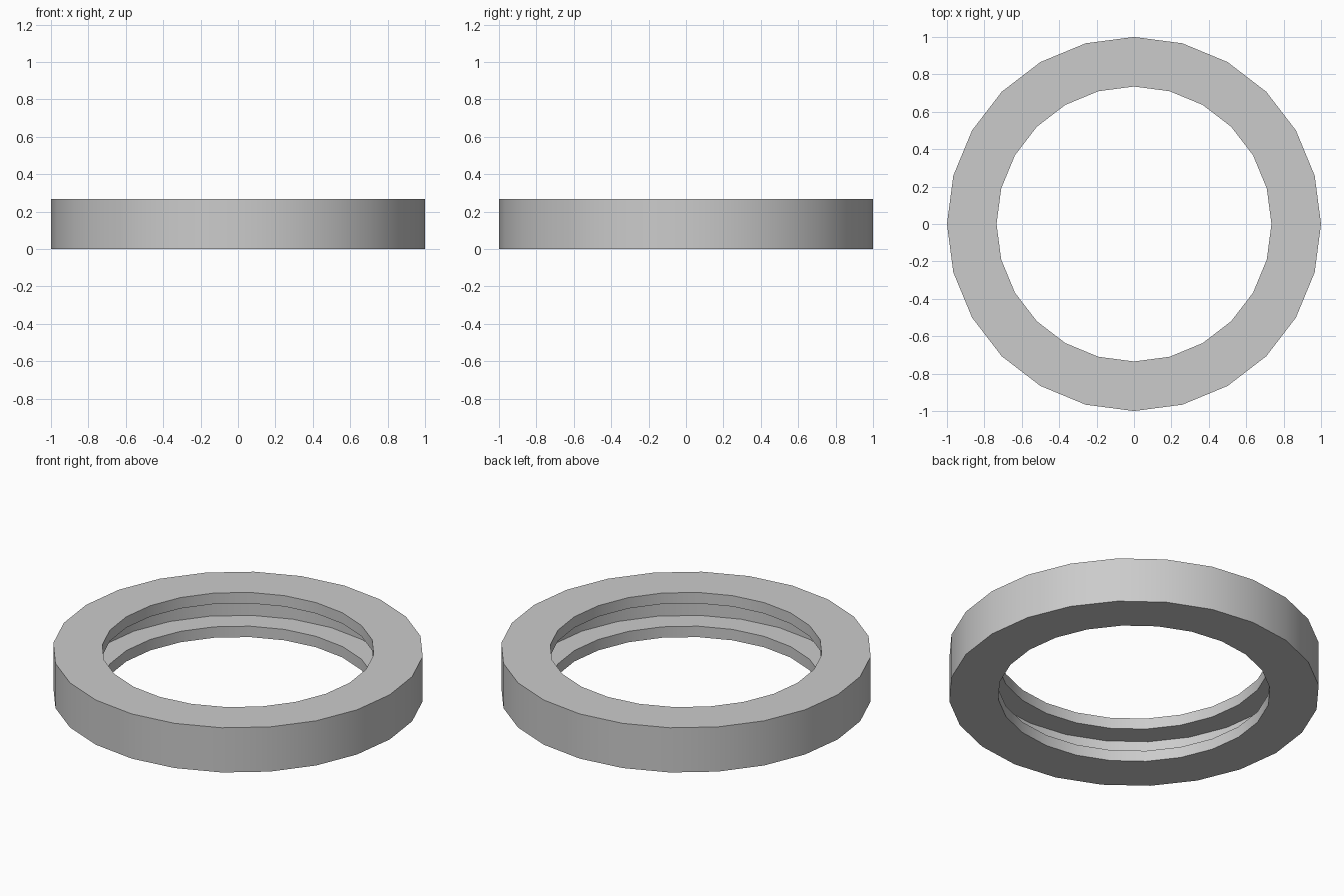
import bpy
import bmesh
from math import pi, radians
from mathutils import Matrix, Vector

cube = bpy.data.objects.get("Cube")
if cube:
    bpy.data.objects.remove(cube, do_unlink=True)

SIDES = 24
OUTER, INNER, GROOVE = 1.0, 0.735, 0.873
HEIGHT, LIP = 0.266, 0.065

# Plain grey
grey = bpy.data.materials.new("grey")
grey.use_nodes = True
grey.diffuse_color = (0.6, 0.6, 0.6, 1)
grey.node_tree.nodes["Principled BSDF"].inputs["Base Color"].default_value = grey.diffuse_color

# Cross-section of the ring: a channel open towards the centre
profile = [
    (OUTER, 0), (OUTER, HEIGHT), (INNER, HEIGHT), (INNER, HEIGHT - LIP),
    (GROOVE, HEIGHT - LIP), (GROOVE, LIP), (INNER, LIP), (INNER, 0),
]

# Turn the cross-section around the z axis
bm = bmesh.new()
verts = [bm.verts.new((r, 0, z)) for r, z in profile]
edges = [bm.edges.new((v, verts[(i + 1) % len(verts)])) for i, v in enumerate(verts)]
bmesh.ops.spin(bm, geom=verts + edges, cent=(0, 0, 0), axis=(0, 0, 1),
               angle=2 * pi, steps=SIDES, use_merge=True)
bmesh.ops.remove_doubles(bm, verts=bm.verts, dist=0.0001)
bmesh.ops.recalc_face_normals(bm, faces=bm.faces)

mesh = bpy.data.meshes.new("grooved_ring")
bm.to_mesh(mesh)
bm.free()
mesh.materials.append(grey)
ring = bpy.data.objects.new("grooved_ring", mesh)
bpy.context.collection.objects.link(ring)

# Smooth round walls with sharp rims
bpy.ops.object.select_all(action="DESELECT")
ring.select_set(True)
bpy.context.view_layer.objects.active = ring
bpy.ops.object.shade_smooth_by_angle(angle=radians(30))
